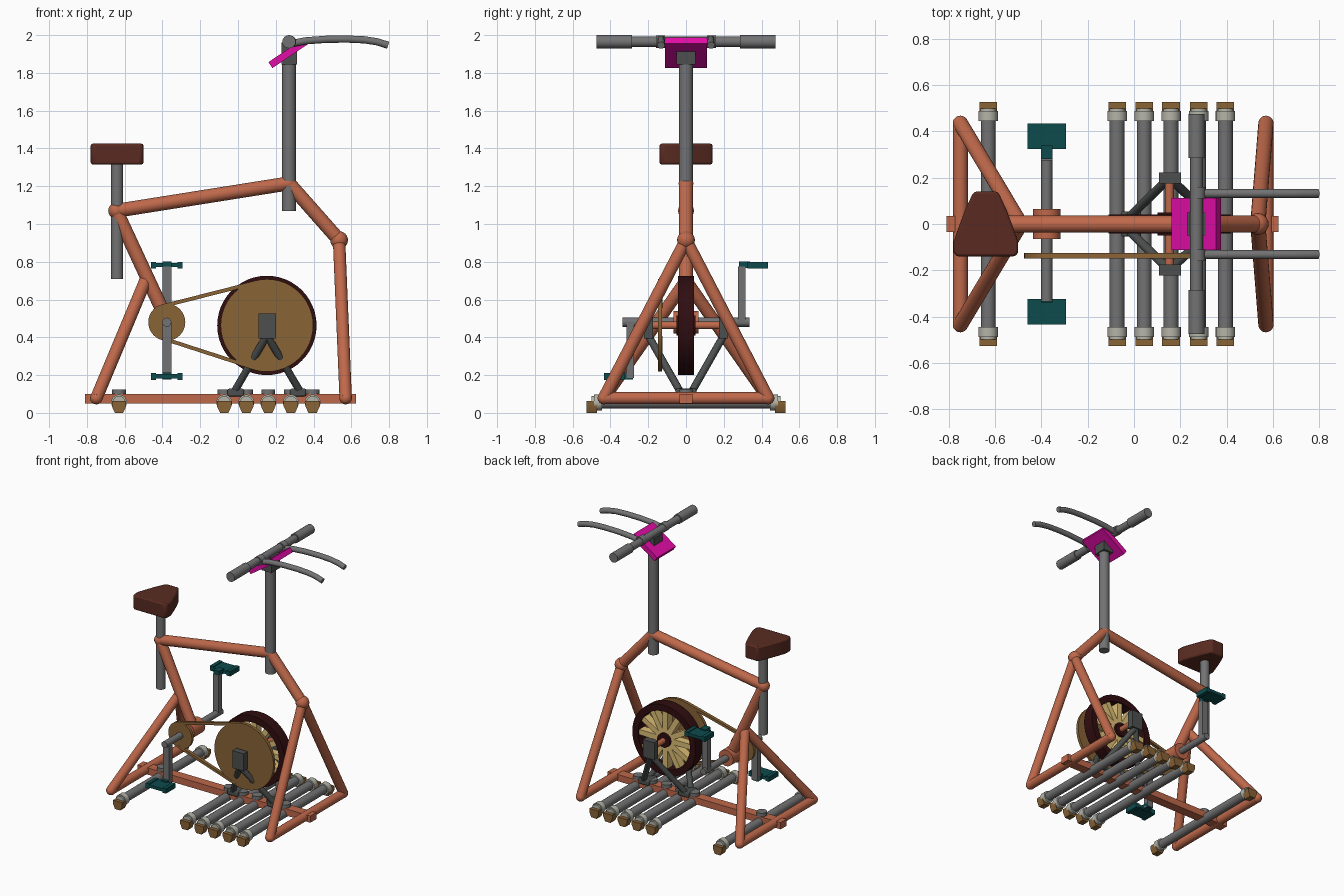
import bpy, bmesh, math
from mathutils import Vector, Matrix

if "Cube" in bpy.data.objects:
    bpy.data.objects.remove(bpy.data.objects["Cube"])


def material(name, rgb):
    m = bpy.data.materials.new(name)
    m.diffuse_color = (*rgb, 1)
    m.use_nodes = True
    m.node_tree.nodes["Principled BSDF"].inputs["Base Color"].default_value = m.diffuse_color
    return m


ORANGE = material("copper orange", (0.52, 0.14, 0.07))
GRAY = material("steel gray", (0.17, 0.17, 0.175))
LIGHT = material("light gray", (0.46, 0.46, 0.40))
DARK = material("dark gray", (0.075, 0.08, 0.08))
TAN = material("tan brown", (0.25, 0.125, 0.037))
TEAL = material("teal", (0.004, 0.07, 0.075))
BROWN = material("seat brown", (0.10, 0.024, 0.015))
PINK = material("magenta", (0.75, 0.004, 0.38))
MAROON = material("dark maroon", (0.03, 0.004, 0.005))
YELLOW = material("pale yellow", (0.72, 0.52, 0.18))


def finish(name, bm, mat, bevel=0):
    bmesh.ops.recalc_face_normals(bm, faces=bm.faces)
    me = bpy.data.meshes.new(name)
    bm.to_mesh(me)
    bm.free()
    me.materials.append(mat)
    me.shade_smooth()
    me.set_sharp_from_angle(angle=math.radians(35))
    ob = bpy.data.objects.new(name, me)
    bpy.context.collection.objects.link(ob)
    if bevel:
        b = ob.modifiers.new("bevel", 'BEVEL')
        b.width = bevel
        b.segments = 2
    return ob


def tube(name, a, b, r, mat, sides=20):
    a, b = Vector(a), Vector(b)
    d = b - a
    bm = bmesh.new()
    bmesh.ops.create_cone(bm, cap_ends=True, segments=sides, radius1=r, radius2=r, depth=d.length)
    rot = Vector((0, 0, 1)).rotation_difference(d).to_matrix().to_4x4()
    bm.transform(Matrix.Translation((a + b) / 2) @ rot)
    return finish(name, bm, mat)


def cross(name, x, z, y0, y1, r, mat, sides=24):
    return tube(name, (x, y0, z), (x, y1, z), r, mat, sides)


def ball(name, c, r, mat):
    bm = bmesh.new()
    bmesh.ops.create_uvsphere(bm, u_segments=20, v_segments=12, radius=r)
    bm.transform(Matrix.Translation(c))
    return finish(name, bm, mat)


def box(name, x0, x1, y0, y1, z0, z1, mat, bevel=0, turn=0):
    # turn rotates the box about its own centre around the y axis
    bm = bmesh.new()
    bmesh.ops.create_cube(bm, size=1)
    bm.transform(Matrix.Translation(((x0 + x1) / 2, (y0 + y1) / 2, (z0 + z1) / 2))
                 @ Matrix.Rotation(turn, 4, 'Y') @ Matrix.Diagonal((x1 - x0, y1 - y0, z1 - z0, 1)))
    return finish(name, bm, mat, bevel)


def prism(name, pts, offset, mat, bevel=0):
    bm = bmesh.new()
    f = bm.faces.new([bm.verts.new(p) for p in pts])
    ext = bmesh.ops.extrude_face_region(bm, geom=[f])
    bmesh.ops.translate(bm, vec=offset, verts=[v for v in ext["geom"] if isinstance(v, bmesh.types.BMVert)])
    return finish(name, bm, mat, bevel)


# main frame
seat_top, head, nose = (-0.645, 0, 1.07), (0.27, 0, 1.215), (0.535, 0, 0.915)
box("base_rail", -0.81, 0.625, -0.035, 0.035, 0.05, 0.10, ORANGE)
tube("top_tube", seat_top, head, 0.037, ORANGE)
tube("seat_tube", seat_top, (-0.38, 0, 0.50), 0.037, ORANGE)
tube("down_tube", head, nose, 0.037, ORANGE)
ball("seat_joint", seat_top, 0.042, ORANGE)
ball("head_joint", head, 0.039, ORANGE)
ball("nose_joint", nose, 0.047, ORANGE)
cross("crank_shell", -0.377, 0.48, -0.065, 0.065, 0.06, ORANGE)
ends = (("rear", (-0.49, 0, 0.70), -0.75), ("front", nose, 0.57))
for n, top, x in ends:
    cross(n + "_cross_tube", x, 0.078, -0.44, 0.44, 0.032, ORANGE)
    ball(n + "_leg_joint", top, 0.034, ORANGE)
    for s in (-1, 1):
        tube(n + "_leg", top, (x, s * 0.435, 0.078), 0.033, ORANGE)
        ball(n + "_leg_end", (x, s * 0.435, 0.078), 0.033, ORANGE)

# floor bars with end caps and feet
for x in (-0.63, -0.073, 0.044, 0.16, 0.28, 0.395):
    cross("floor_bar", x, 0.055, -0.46, 0.46, 0.032, GRAY)
    tube("bar_clamp", (x, 0, 0.09), (x, 0, 0.125), 0.036, GRAY)
    for s in (-1, 1):
        cross("bar_cap", x, 0.055, s * 0.445, s * 0.488, 0.042, LIGHT)
        cross("bar_cap_rim", x, 0.055, s * 0.48, s * 0.50, 0.034, LIGHT)
        foot = [(-0.038, 0.062), (-0.038, 0.035), (-0.022, 0), (0.022, 0), (0.038, 0.035), (0.038, 0.062)]
        prism("foot", [(x + u, s * 0.47, v) for u, v in foot], (0, s * 0.057, 0), TAN)

# seat: wide end at -y, narrow end at +y
tube("seat_post", (-0.64, 0, 0.71), (-0.64, 0, 1.33), 0.032, GRAY)
half = [(0.125, -0.14), (0.14, -0.125), (0.139, -0.075), (0.12, -0.02), (0.09, 0.06), (0.06, 0.125), (0.05, 0.14)]
outline = half + [(-x, y) for x, y in reversed(half)]
prism("seat", [(-0.64 + x, y, 1.315) for x, y in outline], (0, 0, 0.11), BROWN, 0.01)

# handlebar, grips and curved horns
tube("handlebar_post", (0.27, 0, 1.07), (0.27, 0, 1.92), 0.037, GRAY)
box("handlebar_clamp", 0.23, 0.312, -0.05, 0.05, 1.845, 1.96, DARK)
cross("handlebar", 0.27, 1.965, -0.47, 0.47, 0.027, GRAY)
for s in (-1, 1):
    cross("grip", 0.27, 1.965, s * 0.285, s * 0.475, 0.035, GRAY)
    cross("horn_clamp", 0.275, 1.965, s * 0.11, s * 0.16, 0.033, GRAY)
    cu = bpy.data.curves.new("horn", 'CURVE')
    cu.dimensions = '3D'
    cu.bevel_depth = 0.02
    cu.bevel_resolution = 3
    cu.use_fill_caps = True
    path = [(0.28, 1.955), (0.36, 1.97), (0.47, 1.978), (0.58, 1.979), (0.67, 1.975), (0.74, 1.964), (0.795, 1.946)]
    sp = cu.splines.new('POLY')
    sp.points.add(len(path) - 1)
    for p, (x, z) in zip(sp.points, path):
        p.co = (x, s * 0.132, z, 1)
    sp.use_smooth = True
    cu.materials.append(GRAY)
    horn = bpy.data.objects.new("horn", cu)
    bpy.context.collection.objects.link(horn)
    bpy.ops.object.select_all(action='DESELECT')
    horn.select_set(True)
    bpy.context.view_layer.objects.active = horn
    bpy.ops.object.convert(target='MESH')
box("console", 0.152, 0.384, -0.112, 0.112, 1.887, 1.925, PINK, 0, math.radians(-34))

# cranks and pedals
cx, cz = -0.377, 0.48
cross("crank_axle", cx, cz, -0.335, 0.335, 0.024, GRAY)
for s in (-1, 1):
    tip = cz + s * 0.295
    y0, y1 = sorted((s * 0.275, s * 0.315))
    box("crank_arm", cx - 0.024, cx + 0.024, y0, y1, min(cz, tip), max(cz, tip), GRAY)
    pz = 0.782 if s > 0 else 0.193
    y0, y1 = sorted((s * 0.28, s * 0.34))
    box("pedal_spindle", cx - 0.024, cx + 0.024, y0, y1, pz - 0.016, pz + 0.02, TEAL)
    y0, y1 = sorted((s * 0.325, s * 0.435))
    box("pedal", cx - 0.083, cx + 0.083, y0, y1, pz - 0.010, pz + 0.012, TEAL)
    for e in (-1, 1):
        box("pedal_edge", cx + e * 0.07 - 0.014, cx + e * 0.07 + 0.014, y0, y1, pz - 0.018, pz + 0.018, TEAL)

# flywheel rim, hub and spokes
fx, fz = 0.153, 0.463
bm = bmesh.new()
N, prof = 48, [(0.215, -0.042), (0.263, -0.042), (0.263, 0.042), (0.215, 0.042)]
rings = [[bm.verts.new((fx + r * math.cos(t), y, fz + r * math.sin(t))) for r, y in prof]
         for t in (2 * math.pi * i / N for i in range(N))]
for i in range(N):
    a, b = rings[i], rings[(i + 1) % N]
    for j in range(4):
        k = (j + 1) % 4
        bm.faces.new((a[j], a[k], b[k], b[j]))
finish("flywheel_rim", bm, MAROON)
cross("flywheel_hub", fx, fz, -0.05, 0.05, 0.052, MAROON)
for i in range(12):
    t = math.pi * i / 6
    px, pz = fx + 0.133 * math.cos(t), fz + 0.133 * math.sin(t)
    box("spoke", px - 0.09, px + 0.09, -0.03, 0.03, pz - 0.02, pz + 0.02, YELLOW, 0, -t)

# pulleys and drive belt
R, r, py = 0.245, 0.098, -0.137
cross("wheel_pulley", fx, fz, py - 0.011, py + 0.011, R, TAN, 48)
cross("crank_pulley", cx, cz, py - 0.011, py + 0.011, r, TAN, 32)
lean = math.atan2(fz - cz, fx - cx)
spread = math.asin((R - r) / math.hypot(fx - cx, fz - cz))
for s in (-1, 1):
    ang = lean + s * (math.pi / 2 + spread)
    nx, nz = math.cos(ang), math.sin(ang)
    pts = [(cx + nx * r, cz + nz * r), (fx + nx * R, fz + nz * R),
           (fx + nx * (R - 0.02), fz + nz * (R - 0.02)), (cx + nx * (r - 0.02), cz + nz * (r - 0.02))]
    prism("belt", [(x, py - 0.012, z) for x, z in pts], (0, 0.024, 0), TAN)

# flywheel axle and its stand
cross("flywheel_axle", fx, fz, -0.185, 0.185, 0.02, ORANGE)
for s in (-1, 1):
    y0, y1 = sorted((s * 0.175, s * 0.222))
    box("axle_bracket", 0.108, 0.202, y0, y1, 0.395, 0.525, DARK)
    for x in (-0.015, 0.325):
        tube("stand_leg", (fx, s * 0.2, 0.41), (x, s * 0.035, 0.12), 0.02, DARK, 12)
for x in (-0.012, 0.318):
    box("stand_foot", x - 0.043, x + 0.043, -0.055, 0.055, 0.088, 0.128, DARK, 0.008)
